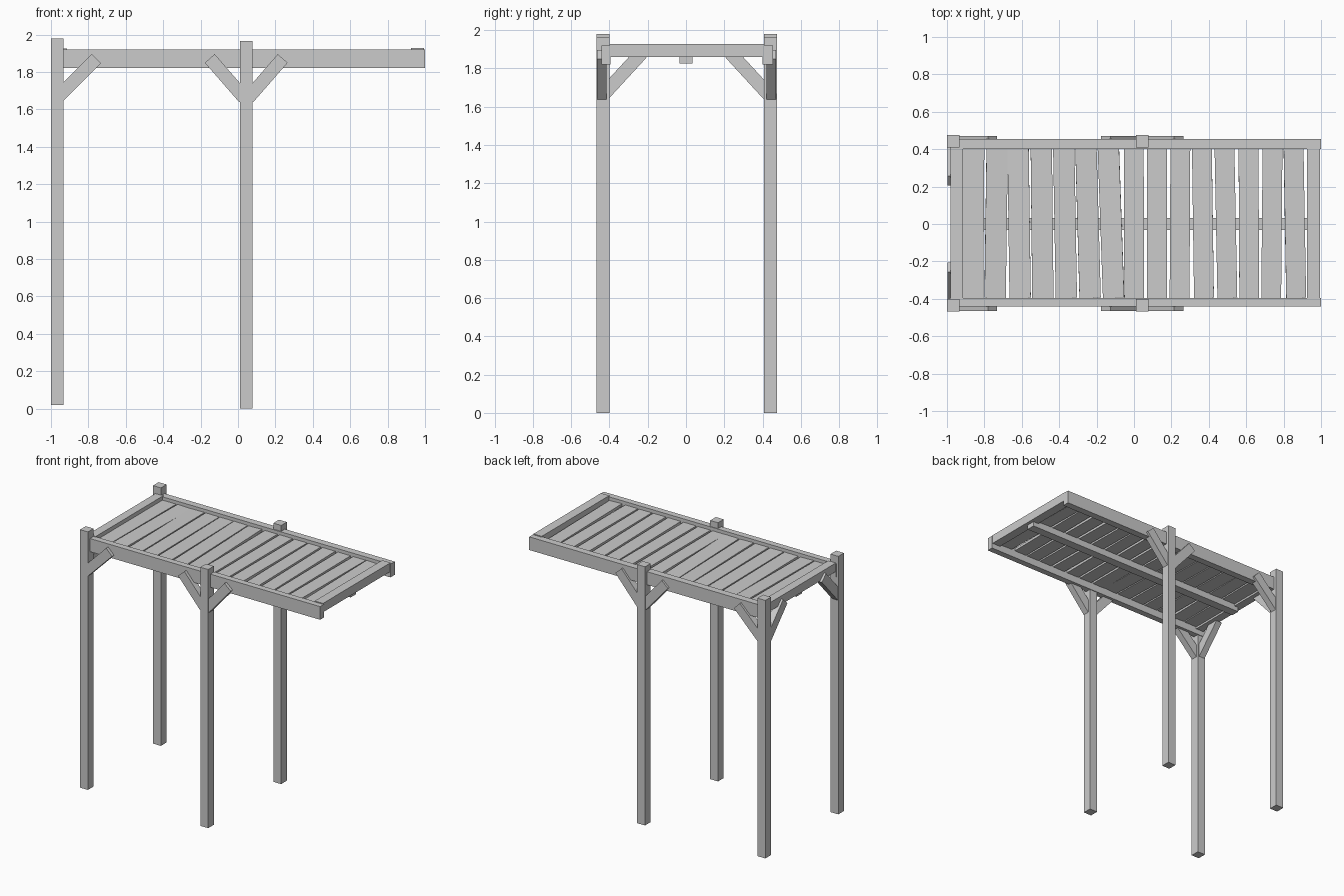
import bpy
from math import radians, cos, sin
from mathutils import Matrix, Vector

if "Cube" in bpy.data.objects:
    bpy.data.objects.remove(bpy.data.objects["Cube"])


def box(name, lo, hi):
    """Axis-aligned timber from its two extreme corners."""
    lo, hi = Vector(lo), Vector(hi)
    bpy.ops.mesh.primitive_cube_add(size=1)
    ob = bpy.context.object
    ob.name = ob.data.name = name
    ob.data.transform(Matrix.Diagonal((*(hi - lo), 1)))
    ob.location = (lo + hi) / 2
    return ob


def brace(name, post, end, along, thick=0.05, width=0.07):
    """Diagonal from a post to the middle of its upper end; along is 'x' or 'y'."""
    a, b = Vector(post), Vector(end)
    d = b - a
    ob = box(name, (-width / 2, -thick / 2, -d.length / 2),
             (width / 2, thick / 2, d.length / 2))
    z = d.normalized()
    y = Vector((0, 1, 0)) if along == 'x' else Vector((1, 0, 0))
    x = y.cross(z)
    rot = Matrix((x, y, z)).transposed()
    ob.matrix_world = Matrix.Translation((a + b) / 2) @ rot.to_4x4()


for s, side in ((-1, "front"), (1, "back")):
    # Posts
    yc = 0.438 * s + 0.004
    for x, z0, z1, label in ((-0.967, 0.02, 1.98, "end"), (0.044, 0, 1.965, "middle")):
        box(f"{side}_{label}_post", (x - 0.033, yc - 0.034, z0), (x + 0.033, yc + 0.034, z1))

    # Long side beams
    y0, y1 = sorted((0.398 * s + 0.003, 0.448 * s + 0.006))
    box(f"{side}_side_beam", (-0.985, y0, 1.82), (1.0, y1, 1.92))

    # Diagonal braces on the outer faces
    yb = 0.443 * s + 0.002
    brace(f"{side}_end_brace", (-0.96, yb, 1.668), (-0.757, yb, 1.872), 'x')
    for d in (-1, 1):
        brace(f"{side}_middle_brace", (0.044 + 0.01 * d, yb, 1.66),
              (0.044 + 0.195 * d, yb, 1.872), 'x')
    brace(f"{side}_cross_brace", (-0.972, 0.43 * s, 1.665), (-0.972, 0.232 * s, 1.88), 'y')

# End beams and centre joist
box("left_end_beam", (-0.98, -0.4, 1.86), (-0.915, 0.41, 1.925))
box("right_end_beam", (0.925, -0.4, 1.86), (0.995, 0.41, 1.927))
box("centre_joist", (-0.95, -0.033, 1.825), (0.97, 0.033, 1.882))

# Slats, laid a little unevenly: turn and roll in degrees
turns = (-0.4, -0.8, 0.8, 0.6, 1.0, 1.6, 2.0, 0.2, 0, -0.3, 0.8, 1.1, 0.3, -0.5, 1.0)
rolls = (0, 2, -0.5, 0.5, 0, 1, -2, 0, 0.5, 0, -0.5, 0, 0.5, 0, 2)
for i, (turn, roll) in enumerate(zip(turns, rolls)):
    x = -0.86 + 1.72 * i / 14
    w = 0.057 if i < 7 else 0.053
    slat = box("slat", (x - w, -0.395, 1.875), (x + w, 0.403, 1.895))
    slat.rotation_euler = (0, radians(roll), radians(turn))
